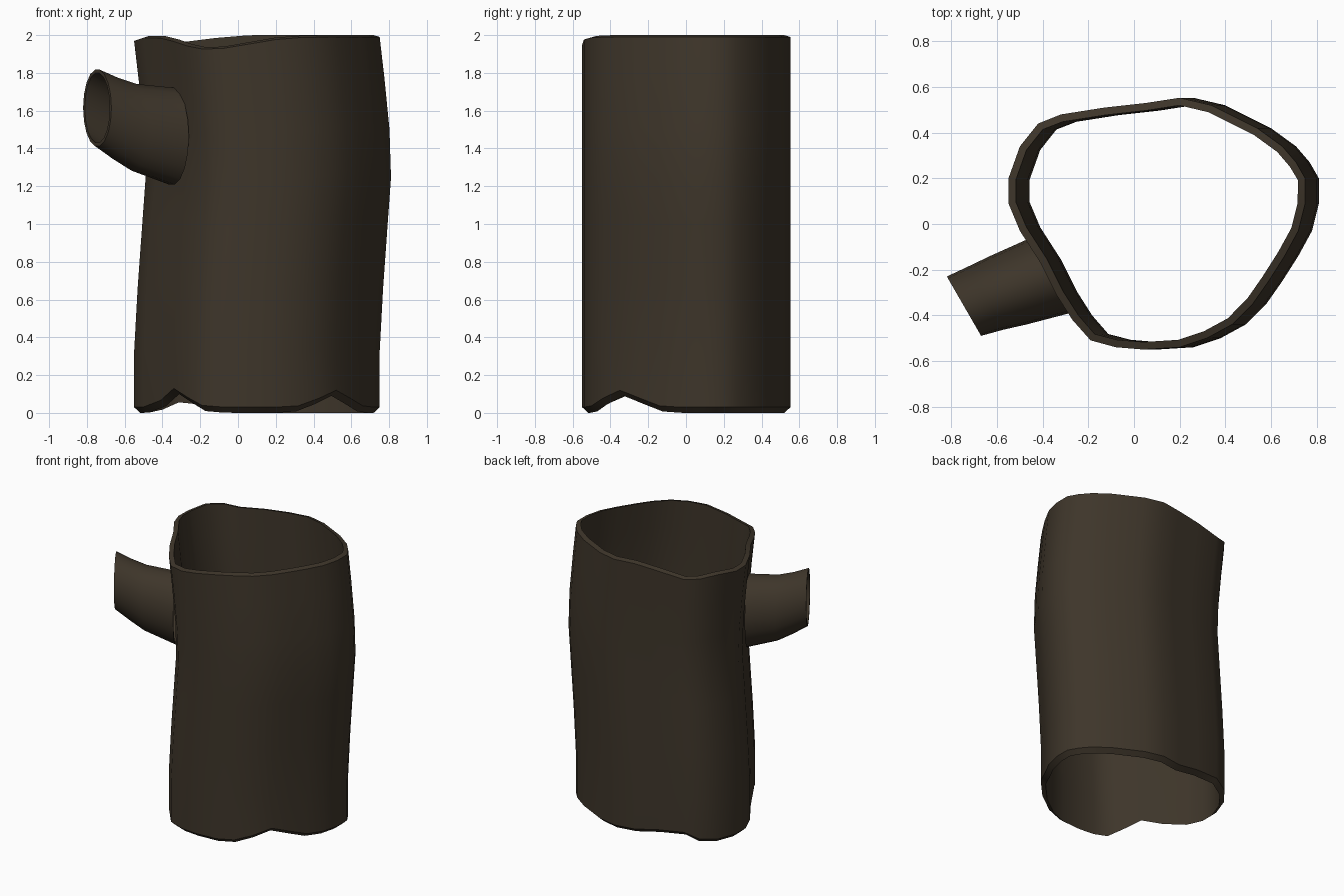
import bpy, bmesh, math
from mathutils import Vector

if "Cube" in bpy.data.objects:
    bpy.data.objects.remove(bpy.data.objects["Cube"])

bark = bpy.data.materials.new("dark_bark")
bark.diffuse_color = (0.048, 0.036, 0.023, 1)
bark.use_nodes = True
bark.node_tree.nodes["Principled BSDF"].inputs["Base Color"].default_value = bark.diffuse_color


def loft(name, loops):
    """Skin a closed series of loops into a hollow shell with rims at both ends."""
    bm = bmesh.new()
    rings = [[bm.verts.new(p) for p in loop] for loop in loops]
    n = len(rings[0])
    for a, b in zip(rings, rings[1:] + rings[:1]):
        for i in range(n):
            j = (i + 1) % n
            bm.faces.new((a[i], a[j], b[j], b[i]))
    bmesh.ops.recalc_face_normals(bm, faces=bm.faces)
    me = bpy.data.meshes.new(name)
    bm.to_mesh(me)
    bm.free()
    me.materials.append(bark)
    ob = bpy.data.objects.new(name, me)
    bpy.context.collection.objects.link(ob)
    bpy.ops.object.select_all(action='DESELECT')
    ob.select_set(True)
    bpy.context.view_layer.objects.active = ob
    bpy.ops.object.shade_smooth_by_angle(angle=math.radians(40))


# Trunk cross-section, anticlockwise from above
profile = [Vector(p) for p in (
    (0.75, 0.20), (0.75, 0.09), (0.72, -0.03), (0.66, -0.14), (0.59, -0.25),
    (0.52, -0.35), (0.43, -0.44), (0.32, -0.50), (0.20, -0.54), (0.04, -0.55),
    (-0.08, -0.54), (-0.19, -0.51), (-0.27, -0.42), (-0.34, -0.31), (-0.41, -0.17),
    (-0.50, -0.03), (-0.55, 0.09), (-0.55, 0.20), (-0.50, 0.34), (-0.42, 0.44),
    (-0.32, 0.48), (-0.13, 0.51), (0.05, 0.53), (0.20, 0.553), (0.34, 0.52),
    (0.54, 0.42), (0.65, 0.34), (0.71, 0.27))]


def inset(d):
    out = []
    for i, p in enumerate(profile):
        t = (profile[(i + 1) % len(profile)] - profile[i - 1]).normalized()
        out.append(p + Vector((t.y, -t.x)) * d)
    return out


def bump(p, x, y, r):
    return math.exp(-(p - Vector((x, y))).length_squared / r ** 2)


def low(p):   # wavy bottom edge
    return (0.03 + 0.10 * bump(p, -0.33, -0.31, 0.16) + 0.09 * bump(p, 0.52, -0.35, 0.16)
            + 0.07 * bump(p, -0.25, 0.49, 0.15))


def high(p):  # wavy top edge
    return (1.99 - 0.065 * bump(p, -0.15, -0.52, 0.28) - 0.04 * bump(p, -0.30, 0.48, 0.18)
            - 0.025 * bump(p, -0.55, 0.15, 0.13))


# Trunk: height fraction and sideways lean of each ring
levels = [(0, 0), (0.15, 0), (0.32, 0.018), (0.5, 0.043), (0.62, 0.06),
          (0.75, 0.052), (0.89, 0.025), (1, 0)]


def trunk_ring(f, lean, d, lip_low=0, lip_high=0):
    ring = []
    for p, q in zip(profile, inset(d)):
        a, b = low(p) - lip_low, high(p) + lip_high
        ring.append((q.x + lean, q.y, a + (b - a) * f))
    return ring


outer = [trunk_ring(f, s, 0) for f, s in levels]
inner = [trunk_ring(f, s, -0.033, 0.03, 0.01) for f, s in reversed(levels)]
# flip the inset sign if the offset grew the section
if max(p.x for p in inset(-0.033)) > 0.75:
    inner = [trunk_ring(f, s, 0.033, 0.03, 0.01) for f, s in reversed(levels)]
loft("trunk", outer + inner)

# Branch stub: centre, half-width direction and half-height of each ring
stations = [((-0.35, -0.22, 1.465), (0.09, -0.165), 0.26),
            ((-0.55, -0.29, 1.512), (0.08, -0.15), 0.233),
            ((-0.65, -0.325, 1.56), (0.078, -0.138), 0.218),
            ((-0.745, -0.36, 1.615), (0.075, -0.13), 0.205)]


def branch_ring(c, w, h, wall):
    w = Vector(w)
    w = w * (1 - wall / w.length)
    h -= wall
    return [(c[0] + w.x * math.cos(a), c[1] + w.y * math.cos(a), c[2] + h * math.sin(a))
            for a in (math.tau * i / 18 for i in range(18))]


loft("branch_stub", [branch_ring(*s, 0) for s in stations]
     + [branch_ring(*s, 0.018) for s in reversed(stations)])
